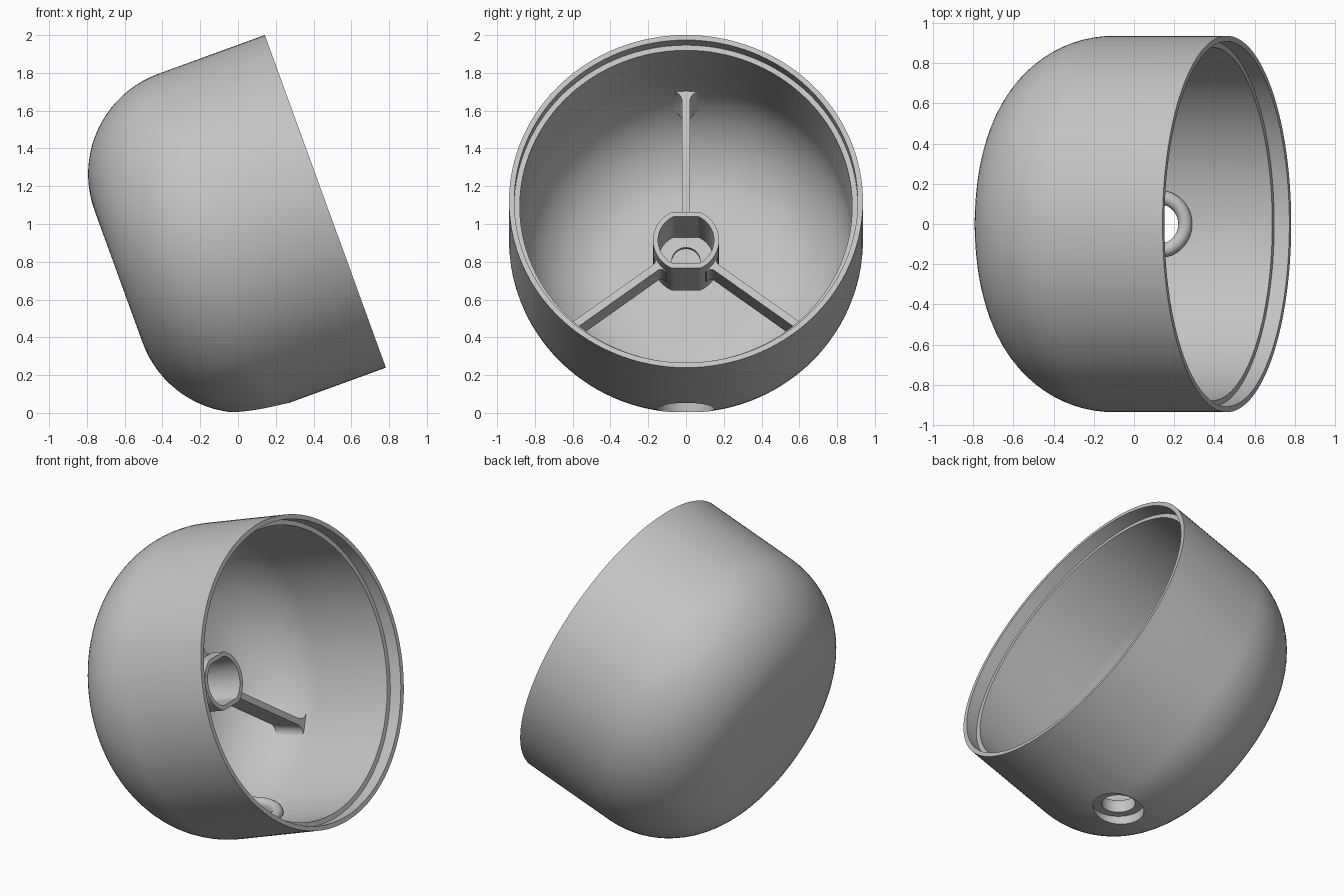
import bpy, bmesh
from math import sin, cos, pi, radians, sqrt

if "Cube" in bpy.data.objects:
    bpy.data.objects.remove(bpy.data.objects["Cube"])

grey = bpy.data.materials.new("light_grey")
grey.use_nodes = True
COLOUR = (0.55, 0.55, 0.55, 1)
grey.diffuse_color = COLOUR
grey.node_tree.nodes["Principled BSDF"].inputs["Base Color"].default_value = COLOUR

TILT = radians(70)
RIM = (0.4625, 0, 1.12)          # centre of the open rim
BEND = 0.6                       # depth at which the wall starts to round in
FLAT = 0.372                     # radius of the flat back


def loft(name, rings, caps=False, tilted=True):
    """Skin a list of equal rings; join last to first unless capped."""
    bm = bmesh.new()
    loops = [[bm.verts.new(p) for p in ring] for ring in rings]
    n = len(rings[0])
    pairs = list(zip(loops, loops[1:]))
    if caps:
        bm.faces.new(loops[0])
        bm.faces.new(loops[-1])
    else:
        pairs.append((loops[-1], loops[0]))
    for a, b in pairs:
        for i in range(n):
            j = (i + 1) % n
            bm.faces.new((a[i], a[j], b[j], b[i]))
    bmesh.ops.remove_doubles(bm, verts=bm.verts, dist=1e-5)
    bmesh.ops.recalc_face_normals(bm, faces=bm.faces)
    mesh = bpy.data.meshes.new(name)
    bm.to_mesh(mesh)
    bm.free()
    mesh.materials.append(grey)
    ob = bpy.data.objects.new(name, mesh)
    bpy.context.collection.objects.link(ob)
    if tilted:
        ob.rotation_euler.y = TILT
        ob.location = RIM
    return ob


def circle(r, z, n, flat=9):
    """Ring of radius r, with its x sides cut flat at the given distance."""
    pts = []
    for i in range(n):
        t = 2 * pi * i / n
        pts.append((max(-flat, min(flat, r * cos(t))), r * sin(t), z))
    return pts


def smooth(ob):
    bpy.ops.object.select_all(action="DESELECT")
    ob.select_set(True)
    bpy.context.view_layer.objects.active = ob
    bpy.ops.object.shade_smooth_by_angle(angle=radians(30))


def arc(radius, steps=20):
    """Rounded corner from the flat back to the straight wall."""
    return [(FLAT + radius * sin(pi / 2 * i / steps),
             -BEND - radius * cos(pi / 2 * i / steps)) for i in range(steps + 1)]


# Cup shell with stepped rim
profile = [(0, -1.165)] + arc(0.565)
profile += [(0.937, 0), (0.909, 0), (0.909, -0.08), (0.88, -0.08)]
profile += arc(0.508)[::-1] + [(0, -1.108)]
# the two axis points are left open between each other
shell = loft("cup_shell", [circle(r, z, 128) for r, z in profile])
bm = bmesh.new()
bm.from_mesh(shell.data)
bmesh.ops.delete(bm, geom=[e for e in bm.edges if not e.link_faces], context="EDGES")
bmesh.ops.recalc_face_normals(bm, faces=bm.faces)
bm.to_mesh(shell.data)
bm.free()

# Round hole through the underside
HOLE_X = 0.12
cutter = loft("hole_cutter", [circle(0.15, z, 64) for z in (-0.2, 0.3)],
              caps=True, tilted=False)
cutter.location.x = HOLE_X
cutter.hide_render = True
cut = shell.modifiers.new("hole", "BOOLEAN")
cut.operation = "DIFFERENCE"
cut.solver = "EXACT"
cut.object = cutter
bpy.context.view_layer.objects.active = shell
bpy.ops.object.modifier_apply(modifier="hole")
bpy.data.objects.remove(cutter)
smooth(shell)

# Rounded collar inside the hole
collar = [(0.1, 0.06), (0.1, 0.12)]
collar += [(0.135 - 0.035 * cos(pi * i / 10), 0.12 + 0.035 * sin(pi * i / 10))
           for i in range(1, 11)]
collar += [(0.17, 0.06)]
ring = loft("hole_collar", [circle(r, z, 64) for r, z in collar], tilted=False)
ring.location.x = HOLE_X
smooth(ring)

# Central socket with two flat sides and a pierced floor
N = 96
hub = loft("centre_socket", [
    circle(0.175, -0.6, N, 0.158), circle(0.148, -0.6, N, 0.132),
    circle(0.148, -0.92, N, 0.132), circle(0.075, -0.92, N),
    circle(0.075, -0.945, N), circle(0.175, -0.945, N, 0.158)])
smooth(hub)


def flare(t, f):
    """Extra half width of a fillet of radius f at distance t from a wall."""
    t = max(t, 0)
    return f - sqrt(f * f - (f - t) ** 2) if t < f else 0


# Three ribs, flared into the socket and the curved wall
def rib(name, degrees, start):
    rings = []
    ang = radians(degrees)
    for k in range(9):
        depth = 0.69 + 0.02 * k
        wall = FLAT + sqrt(0.508 ** 2 - (depth - BEND) ** 2)
        stations = [0.15] + [start + 0.03 * i / 6 for i in range(7)]
        stations += [wall - 0.06 * (1 - i / 10) ** 2 for i in range(11)] + [wall + 0.015]
        side = [(s, 0.02 + flare(s - start, 0.03) + flare(wall - s, 0.06))
                for s in stations]
        outline = side + [(s, -w) for s, w in reversed(side)]
        rings.append([(s * cos(ang) - w * sin(ang), s * sin(ang) + w * cos(ang), -depth)
                      for s, w in outline])
    smooth(loft(name, rings, caps=True))


rib("upper_rib", 180, 0.158)
rib("left_lower_rib", 53, 0.173)
rib("right_lower_rib", -53, 0.173)
